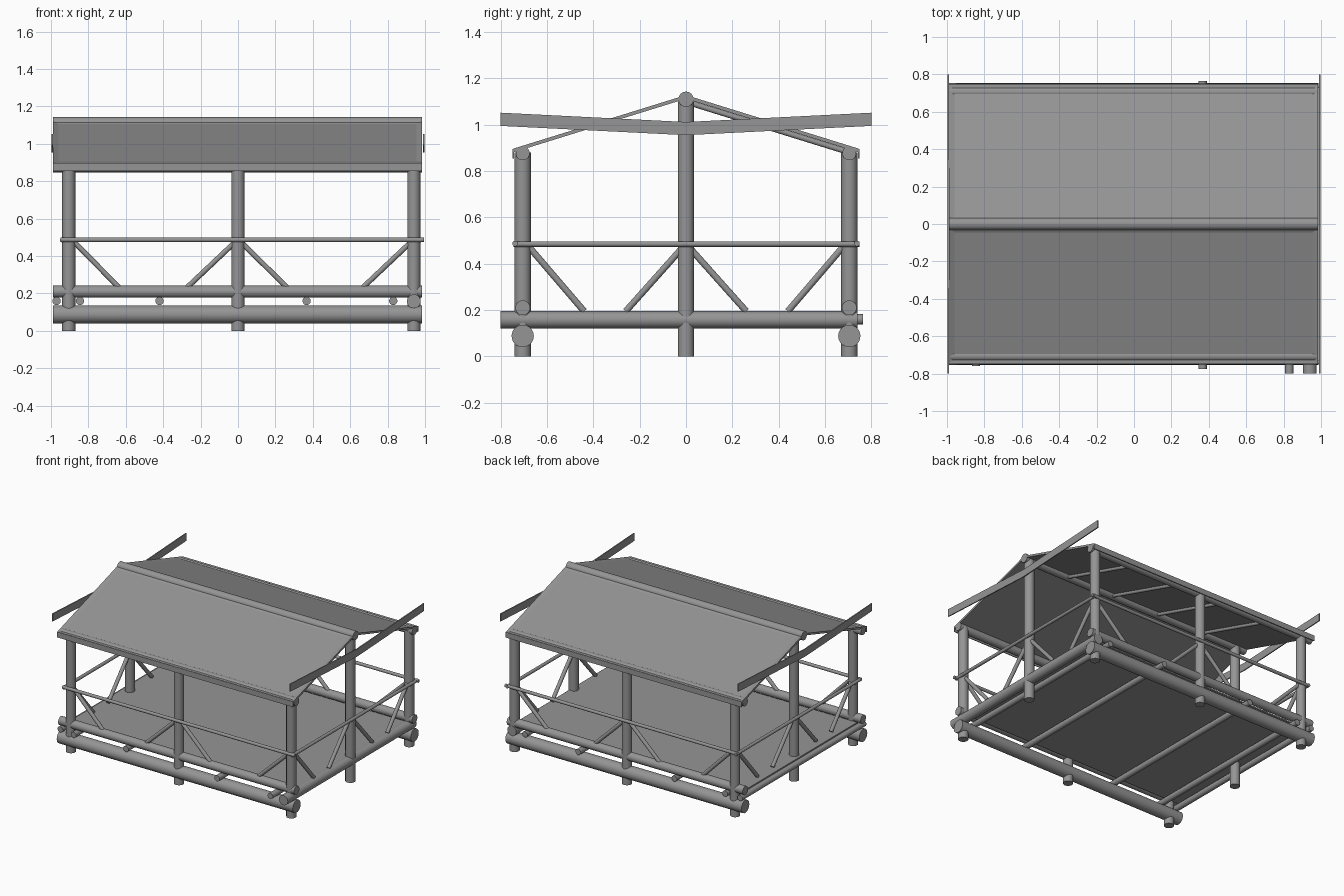
import bpy, bmesh, math
from mathutils import Vector

cube = bpy.data.objects.get("Cube")
if cube:
    bpy.data.objects.remove(cube)

grey = bpy.data.materials.new("weathered_grey")
grey.use_nodes = True
grey.diffuse_color = (0.3, 0.3, 0.3, 1)
bsdf = next(n for n in grey.node_tree.nodes if n.type == 'BSDF_PRINCIPLED')
bsdf.inputs["Base Color"].default_value = (0.3, 0.3, 0.3, 1)
bsdf.inputs["Roughness"].default_value = 0.8


def log(name, a, b, r):
    """Round timber from point a to point b."""
    a, b = Vector(a), Vector(b)
    d = b - a
    bpy.ops.mesh.primitive_cylinder_add(vertices=24, radius=r, depth=d.length,
                                        location=(a + b) / 2)
    o = bpy.context.object
    o.name = name
    o.rotation_euler = d.to_track_quat('Z', 'Y').to_euler()
    o.data.materials.append(grey)
    bpy.ops.object.shade_smooth_by_angle(angle=math.radians(40))
    return o


def prism(name, profile, x0, x1, rim=0):
    """Extrude a y-z profile along x; rim sinks a tray into the upper face."""
    bm = bmesh.new()
    face = bm.faces.new([bm.verts.new((x0, y, z)) for y, z in profile])
    out = bmesh.ops.extrude_face_region(bm, geom=[face])
    verts = [v for v in out['geom'] if isinstance(v, bmesh.types.BMVert)]
    bmesh.ops.translate(bm, verts=verts, vec=(x1 - x0, 0, 0))
    bmesh.ops.recalc_face_normals(bm, faces=bm.faces)
    if rim:
        bm.normal_update()
        top = max(bm.faces, key=lambda f: f.normal.z * f.calc_area())
        bmesh.ops.inset_individual(bm, faces=[top], thickness=rim, depth=-0.008)
    mesh = bpy.data.meshes.new(name)
    bm.to_mesh(mesh)
    bm.free()
    o = bpy.data.objects.new(name, mesh)
    bpy.context.collection.objects.link(o)
    mesh.materials.append(grey)
    return o


X0, X1 = -0.99, 0.985        # ends of the long logs
PL, PR, PY = -0.905, 0.94, 0.705   # post lines

# Long sides: posts, logs, rail and braces
for side, s in (("front", -1), ("back", 1)):
    y = s * PY
    for tag, x in (("right", PL), ("middle", 0), ("left", PR)):
        log(f"{side}_{tag}_post", (x, y, 0), (x, y, 0.88), 0.035)
    log(f"{side}_foundation_log", (X0, y, 0.088), (X1, y, 0.088), 0.048)
    log(f"{side}_sill_log", (X0, y, 0.21), (X1, y, 0.21), 0.032)
    log(f"{side}_eave_beam", (X0, y, 0.877), (X1, y, 0.877), 0.03)
    log(f"{side}_rail", (-0.95, s * 0.738, 0.487), (0.995, s * 0.738, 0.487), 0.012)
    for xa, xb in ((-0.88, -0.63), (-0.01, -0.28), (0.01, 0.27), (0.93, 0.66)):
        log(f"{side}_brace", (xa, y, 0.48), (xb, y, 0.225), 0.014)

# Gable sides: tall post, rail, braces and the shallow V boards
for side, px, rx, bx in (("right", PL, -0.94, -0.998), ("left", PR, 0.975, 0.99)):
    log(f"{side}_ridge_post", (px, 0, 0), (px, 0, 1.1), 0.035)
    log(f"{side}_rail", (rx, -0.745, 0.485), (rx, 0.75, 0.485), 0.012)
    for s in (-1, 1):
        log(f"{side}_outer_brace", (px, s * 0.68, 0.475), (px, s * 0.44, 0.195), 0.014)
        log(f"{side}_inner_brace", (px, s * 0.01, 0.475), (px, s * 0.26, 0.195), 0.014)
    prism(f"{side}_gable_board",
          [(-0.8, 0.995), (0, 0.955), (0.8, 0.995),
           (0.8, 1.052), (0, 1.012), (-0.8, 1.052)], bx, bx + 0.008)

# Cross logs under the floor
log("left_cross_log", (PR, -0.8, 0.158), (PR, 0.74, 0.158), 0.037)
for x, ya, yb in ((0.83, -0.8, 0.74), (0.367, -0.775, 0.765), (-0.42, -0.74, 0.74),
                  (-0.845, -0.76, 0.74), (-0.97, -0.74, 0.74)):
    log("floor_joist", (x, ya, 0.16), (x, yb, 0.16), 0.022)
prism("floor", [(-0.675, 0.18), (0.675, 0.18), (0.675, 0.19), (-0.675, 0.19)],
      -0.96, 0.95)

# Roof
log("ridge_beam", (X0, 0, 1.11), (X1, 0, 1.11), 0.033)
for side, s in (("front", -1), ("back", 1)):
    prism(f"{side}_roof_panel",
          [(s * 0.745, 0.897), (s * 0.02, 1.122), (s * 0.02, 1.106), (s * 0.745, 0.881)],
          X0, X1, rim=0.042)
    prism(f"{side}_fascia",
          [(s * 0.743, 0.855), (s * 0.749, 0.855), (s * 0.749, 0.896), (s * 0.743, 0.896)],
          X0, X1)
for x in (-0.6, -0.2, 0.2, 0.6):
    log("back_rafter", (x, 0.02, 1.093), (x, 0.71, 0.879), 0.012)
